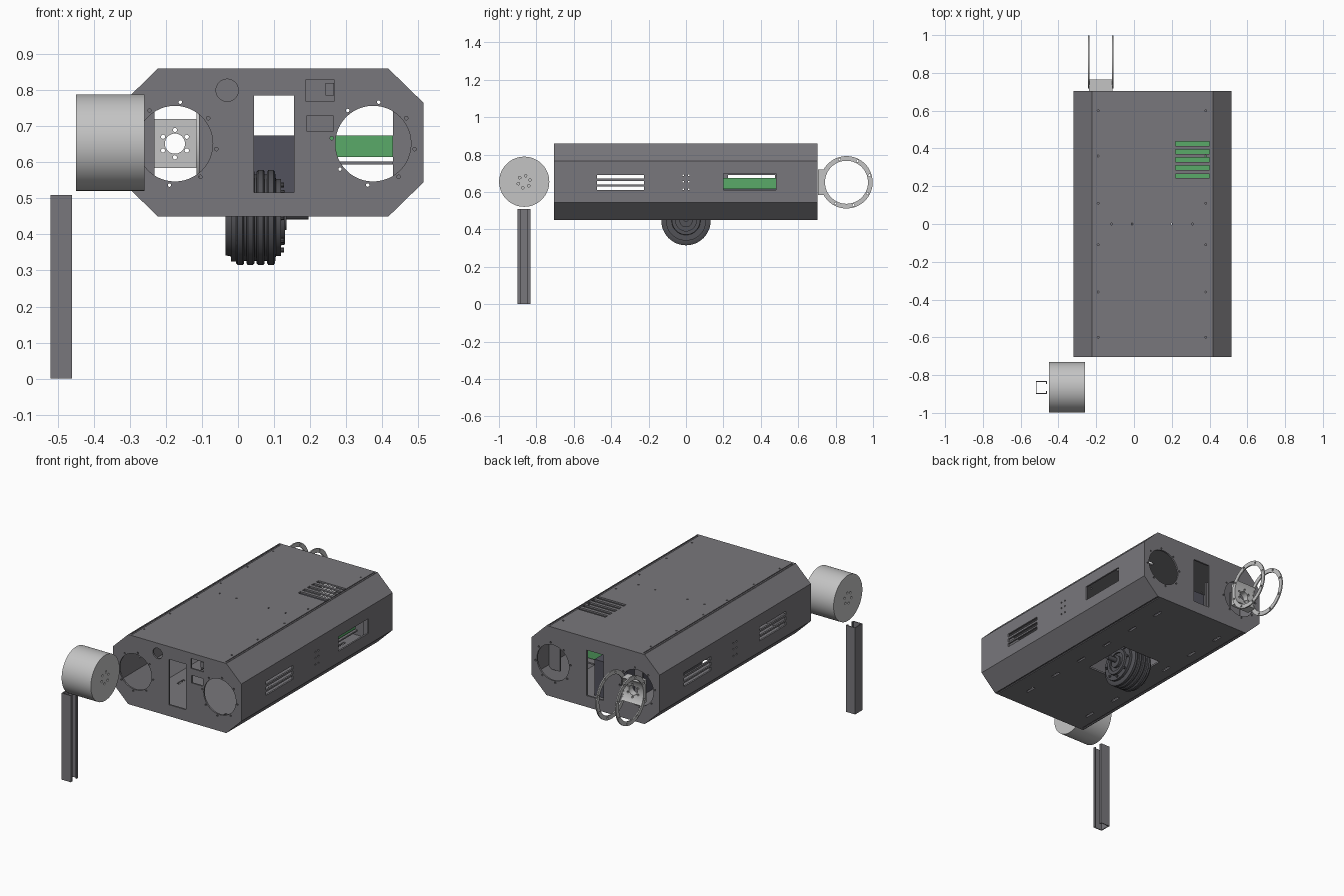
import bpy, bmesh, math
from mathutils import Matrix, Vector

if "Cube" in bpy.data.objects:
    bpy.data.objects.remove(bpy.data.objects["Cube"], do_unlink=True)


def material(name, rgb):
    m = bpy.data.materials.new(name)
    m.use_nodes = True
    m.diffuse_color = (*rgb, 1)
    m.node_tree.nodes["Principled BSDF"].inputs["Base Color"].default_value = (*rgb, 1)
    return m


GREY = material("steel grey", (0.19, 0.185, 0.2))
LIGHT = material("light metal", (0.55, 0.55, 0.55))
DARK = material("dark rubber", (0.085, 0.085, 0.095))
NAVY = material("battery slate", (0.085, 0.085, 0.11))
GREEN = material("circuit green", (0.1, 0.4, 0.14))
TURN = {"x": Matrix.Rotation(math.pi / 2, 4, "Y"),
        "y": Matrix.Rotation(math.pi / 2, 4, "X"), "z": Matrix()}


def box(bm, x0, x1, y0, y1, z0, z1):
    size = Matrix.Diagonal((x1 - x0, y1 - y0, z1 - z0, 1))
    mid = Matrix.Translation(((x0 + x1) / 2, (y0 + y1) / 2, (z0 + z1) / 2))
    bmesh.ops.create_cube(bm, size=1, matrix=mid @ size)


def cyl(bm, centre, axis, r, depth, seg=12):
    bmesh.ops.create_cone(bm, cap_ends=True, segments=seg, radius1=r, radius2=r,
                          depth=depth, matrix=Matrix.Translation(centre) @ TURN[axis])


def circle_of_holes(bm, centre, axis, ring, r, depth, count, start=0.0):
    for i in range(count):
        a = start + math.tau * i / count
        u, v = ring * math.cos(a), ring * math.sin(a)
        off = (u, 0, v) if axis == "y" else (0, u, v)
        cyl(bm, Vector(centre) + Vector(off), axis, r, depth, 10)


def finish(name, bm, mat, cut=None, smooth=False):
    """Turn a bmesh into an object, with an optional bmesh of cutters removed."""
    bmesh.ops.recalc_face_normals(bm, faces=bm.faces)
    me = bpy.data.meshes.new(name)
    bm.to_mesh(me)
    bm.free()
    ob = bpy.data.objects.new(name, me)
    bpy.context.collection.objects.link(ob)
    if cut:
        cme = bpy.data.meshes.new("cutter")
        cut.to_mesh(cme)
        cut.free()
        tool = bpy.data.objects.new("cutter", cme)
        tool.hide_render = True
        bpy.context.collection.objects.link(tool)
        mod = ob.modifiers.new("cut", "BOOLEAN")
        mod.operation, mod.solver, mod.object = "DIFFERENCE", "EXACT", tool
        dg = bpy.context.evaluated_depsgraph_get()
        me = bpy.data.meshes.new_from_object(ob.evaluated_get(dg))
        ob.modifiers.clear()
        ob.data = me
        bpy.data.objects.remove(tool, do_unlink=True)
    me.materials.clear()
    me.materials.append(mat)
    if smooth:
        me.shade_smooth()
        me.set_sharp_from_angle(angle=math.radians(35))
    return ob


def simple_box(name, mat, *dims):
    bm = bmesh.new()
    box(bm, *dims)
    return finish(name, bm, mat)


CX, CZ = 0.0975, 0.655


def octagon(inset):
    """Body cross-section, moved inward by inset."""
    w, h = 0.4175 - inset, 0.205 - inset
    a, b = 0.32 - inset * 0.42, 0.11 - inset * 0.42
    pts = [(a, h), (w, b), (w, -b), (a, -h), (-a, -h), (-w, -b), (-w, b), (-a, h)]
    return [(CX + x, CZ + z) for x, z in pts]


def slab(y0, y1):
    bm = bmesh.new()
    f = bm.faces.new([bm.verts.new((x, y0, z)) for x, z in octagon(0)])
    out = bmesh.ops.extrude_face_region(bm, geom=[f])["geom"]
    bmesh.ops.translate(bm, vec=(0, y1 - y0, 0),
                        verts=[g for g in out if isinstance(g, bmesh.types.BMVert)])
    return bm


# folded body shell: an open octagonal tube
bm = bmesh.new()
rings = [[bm.verts.new((x, y, z)) for x, z in octagon(i)]
         for i, y in ((0, -0.695), (0, 0.695), (0.01, 0.695), (0.01, -0.695))]
for r in range(4):
    p, q = rings[r], rings[(r + 1) % 4]
    for i in range(8):
        j = (i + 1) % 8
        bm.faces.new((p[i], p[j], q[j], q[i]))

cut = bmesh.new()
# side louvres and the long side window
for x, y in ((-0.32, -0.35), (-0.32, 0.35), (0.515, -0.35)):
    for z in (0.62, 0.65, 0.682):
        box(cut, x - 0.03, x + 0.03, y - 0.125, y + 0.125, z - 0.01, z + 0.01)
box(cut, 0.485, 0.545, 0.2, 0.48, 0.612, 0.698)
for x in (-0.32, 0.515):
    for y in (-0.015, 0.015):
        for z in (0.615, 0.655, 0.69):
            cyl(cut, (x, y, z), "x", 0.005, 0.06, 8)
# top vents and screw holes
for i in range(5):
    y = 0.255 + i * 0.0425
    box(cut, 0.22, 0.4, y - 0.011, y + 0.011, 0.83, 0.9)
for x in (-0.19, 0.38):
    for y in (0.11, 0.36, 0.6):
        for s in (-1, 1):
            cyl(cut, (x, s * y, 0.86), "z", 0.005, 0.05, 8)
for x in (-0.12, -0.01, 0.2, 0.31):
    cyl(cut, (x, 0, 0.86), "z", 0.005, 0.05, 8)
# long seams on the top and bottom panels
for x in (-0.21, 0.407):
    for z in (0.86, 0.45):
        box(cut, x - 0.006, x + 0.006, -0.69, 0.69, z - 0.005, z + 0.005)
# wheel opening and strap slots underneath
box(cut, -0.06, 0.2, -0.15, 0.15, 0.42, 0.48)
for x in (-0.14, 0.29):
    for i in range(6):
        y = -0.55 + i * 0.22
        box(cut, x - 0.007, x + 0.007, y - 0.03, y + 0.03, 0.42, 0.48)
finish("body_shell", bm, GREY, cut)

# end plates with round ports and a tall central window
for name, y, front in (("front_plate", -0.7, True), ("back_plate", 0.698, False)):
    cut = bmesh.new()
    for x in (-0.175, 0.375):
        cyl(cut, (x, y, 0.652), "y", 0.105, 0.06, 48)
        circle_of_holes(cut, (x, y, 0.652), "y", 0.116, 0.005, 0.06, 8, math.radians(82.5))
    box(cut, 0.045, 0.155, y - 0.03, y + 0.03, 0.517, 0.785)
    if front:
        cyl(cut, (-0.03, y, 0.8), "y", 0.031, 0.06, 32)
        box(cut, 0.187, 0.268, y - 0.03, y + 0.03, 0.77, 0.828)
        box(cut, 0.192, 0.264, y - 0.03, y + 0.03, 0.685, 0.73)
    finish(name, slab(y - 0.005, y + 0.005), GREY, cut)

# switch body behind the upper front opening
simple_box("power_switch", GREY, 0.243, 0.266, -0.694, -0.66, 0.785, 0.82)

# internal brackets, electronics and battery
bm = bmesh.new()
for x0, x1 in ((-0.3, -0.232), (0.43, 0.5), (-0.108, -0.055)):
    box(bm, x0, x1, 0.55, 0.56, 0.53, 0.78)
finish("inner_brackets", bm, GREY)
simple_box("circuit_block", GREEN, 0.2, 0.43, 0.2, 0.48, 0.615, 0.675)
simple_box("circuit_shelf", GREY, 0.2, 0.43, 0.18, 0.5, 0.594, 0.602)
simple_box("battery", NAVY, -0.02, 0.19, 0.2, 0.58, 0.462, 0.675)

# ribbed wheel turned around the x axis
profile = [(-0.035, 0.0), (-0.035, 0.105), (-0.02, 0.108), (-0.02, 0.122), (-0.005, 0.122)]
for i in range(4):
    x = -0.005 + i * 0.0285
    profile += [(x, 0.127), (x + 0.004, 0.132), (x + 0.018, 0.132), (x + 0.022, 0.127)]
    if i < 3:
        profile += [(x + 0.022, 0.12), (x + 0.0285, 0.12)]
profile += [(0.105, 0.107), (0.12, 0.107), (0.12, 0.077), (0.131, 0.075), (0.131, 0.055),
            (0.122, 0.055), (0.122, 0.035), (0.135, 0.035), (0.135, 0.0)]
bm = bmesh.new()
verts = [bm.verts.new((x, 0, 0.447 + r)) for x, r in profile]
edges = [bm.edges.new(pair) for pair in zip(verts, verts[1:])]
bmesh.ops.spin(bm, geom=verts + edges, cent=(0, 0, 0.447), axis=(1, 0, 0),
               angle=math.tau, steps=48, use_merge=False)
bmesh.ops.remove_doubles(bm, verts=bm.verts, dist=0.0001)
finish("drive_wheel", bm, DARK, smooth=True)
bm = bmesh.new()
circle_of_holes(bm, (0.122, 0, 0.447), "x", 0.09, 0.007, 0.012, 8)
finish("wheel_bolts", bm, DARK)
bm = bmesh.new()
cyl(bm, (0.13, 0, 0.455), "x", 0.014, 0.13, 20)
finish("wheel_axle", bm, DARK, smooth=True)

# detached motor can with mounting holes on its ends
bm, cut = bmesh.new(), bmesh.new()
mid = (-0.355, -0.865, 0.655)
cyl(bm, mid, "x", 0.134, 0.19, 64)
for x in (-0.45, -0.26):
    circle_of_holes(cut, (x, mid[1], mid[2]), "x", 0.033, 0.007, 0.02, 6, 0.3)
finish("motor_can", bm, LIGHT, cut, smooth=True)

# rear mount: two thin rings joined by a saddle block
hub = Vector((-0.175, 0.858, 0.652))
for name, x in (("left_ring", -0.112), ("right_ring", -0.24)):
    bm, cut = bmesh.new(), bmesh.new()
    c = (x, hub.y, hub.z)
    cyl(bm, c, "x", 0.14, 0.007, 64)
    cyl(cut, c, "x", 0.115, 0.03, 64)
    circle_of_holes(cut, c, "x", 0.128, 0.006, 0.03, 8, 0.3)
    finish(name, bm, LIGHT, cut, smooth=True)
bm, cut = bmesh.new(), bmesh.new()
box(bm, -0.237, -0.115, 0.705, 0.778, 0.585, 0.72)
cyl(cut, hub, "x", 0.116, 0.3, 64)
finish("mount_saddle", bm, LIGHT, cut, smooth=True)
saddle = bpy.data.objects["mount_saddle"]
bm, cut = bmesh.new(), bmesh.new()
bm.from_mesh(saddle.data)
bpy.data.objects.remove(saddle, do_unlink=True)
face_mid = (hub.x, 0.74, hub.z)
cyl(cut, face_mid, "y", 0.028, 0.2, 32)
circle_of_holes(cut, face_mid, "y", 0.038, 0.006, 0.2, 6, math.pi / 6)
finish("rear_mount_saddle", bm, LIGHT, cut, smooth=True)

# lipped channel post, open toward the body
bm = bmesh.new()
t = 0.005
box(bm, -0.52, -0.52 + t, -0.9, -0.832, 0, 0.51)
for y, s in ((-0.9, 1), (-0.832, -1)):
    y0, y1 = sorted((y, y + s * t))
    box(bm, -0.52 + t, -0.46, y0, y1, 0, 0.51)
    l0, l1 = sorted((y + s * t, y + s * 0.015))
    box(bm, -0.46 - t, -0.46, l0, l1, 0, 0.51)
finish("channel_post", bm, GREY)
